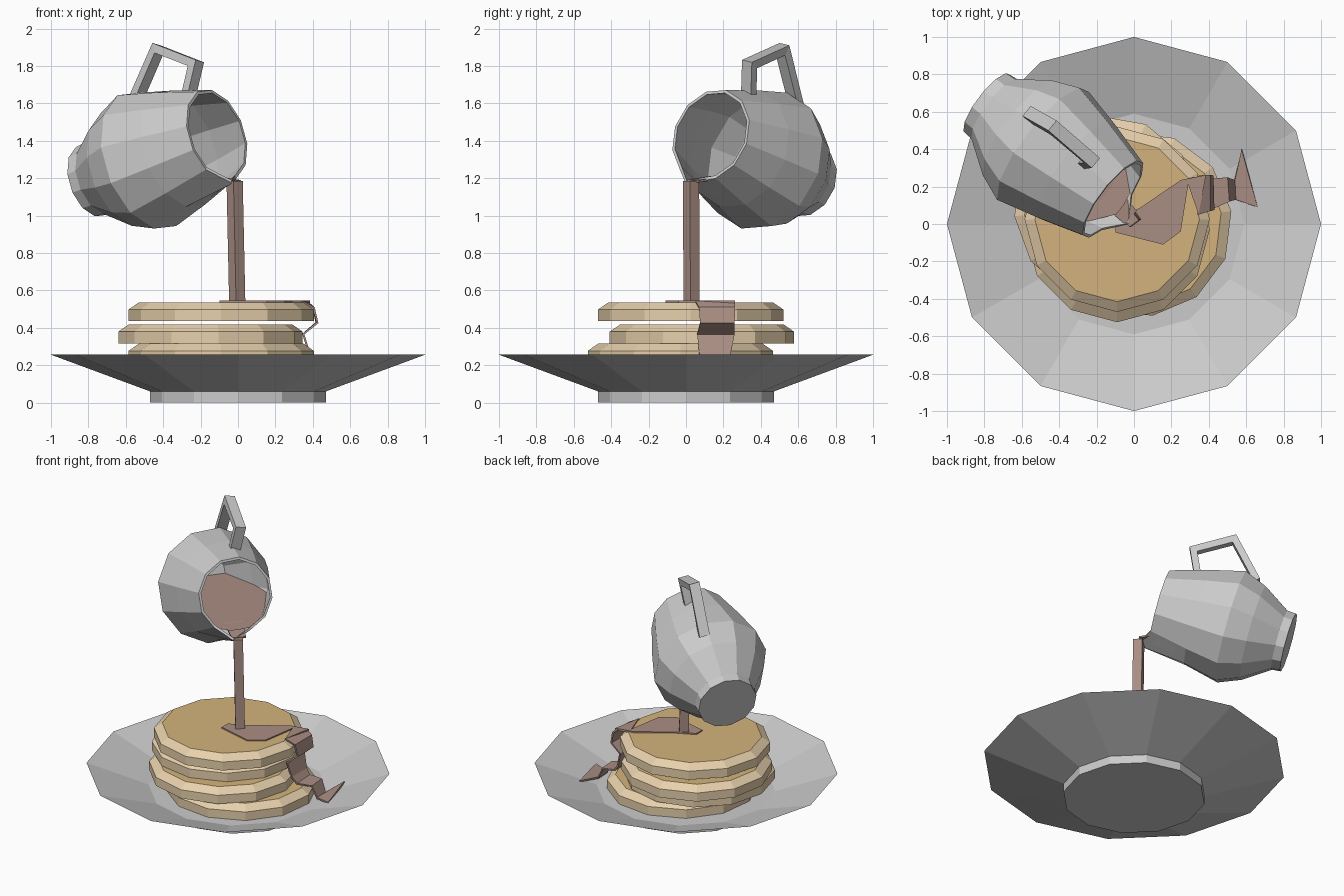
import bpy, bmesh, math
from mathutils import Vector, Matrix

if "Cube" in bpy.data.objects:
    bpy.data.objects.remove(bpy.data.objects["Cube"])


def material(name, rgb):
    m = bpy.data.materials.new(name)
    m.diffuse_color = (*rgb, 1)
    m.use_nodes = True
    m.node_tree.nodes["Principled BSDF"].inputs["Base Color"].default_value = m.diffuse_color
    return m


SYRUP = material("syrup", (0.40, 0.27, 0.23))
CRUST = material("crust", (0.80, 0.63, 0.41))
BROWN = material("browned_top", (0.65, 0.45, 0.20))


def finish(name, bm, mats=(), fix=True):
    if fix:
        bmesh.ops.recalc_face_normals(bm, faces=bm.faces)
    me = bpy.data.meshes.new(name)
    bm.to_mesh(me)
    bm.free()
    for m in mats:
        me.materials.append(m)
    ob = bpy.data.objects.new(name, me)
    bpy.context.collection.objects.link(ob)
    return ob


def revolve(profile, n=12, rot=0.0):
    """Rings of (radius, height); both ends capped."""
    bm = bmesh.new()
    rings = [[bm.verts.new((r * math.cos(rot + k * math.tau / n),
                            r * math.sin(rot + k * math.tau / n), z))
              for k in range(n)] for r, z in profile]
    for a, b in zip(rings, rings[1:]):
        for k in range(n):
            j = (k + 1) % n
            bm.faces.new((a[k], a[j], b[j], b[k]))
    bm.faces.new(rings[0][::-1])
    bm.faces.new(rings[-1])
    return bm, rings


def sweep(name, path, side, width, thick, mats=()):
    """Mitred rectangular bar along a path; side is the bar's width direction."""
    bm = bmesh.new()
    pts = [Vector(p) for p in path]
    rings = []
    for i, p in enumerate(pts):
        t0 = (p - pts[i - 1]).normalized() if i else (pts[1] - p).normalized()
        t1 = (pts[i + 1] - p).normalized() if i < len(pts) - 1 else t0
        t = (t0 + t1).normalized()
        up = side.cross(t).normalized() * (thick / 2 / t.dot(t1))
        sd = side * (width / 2)
        rings.append([bm.verts.new(p + a * sd + b * up)
                      for a, b in ((-1, -1), (1, -1), (1, 1), (-1, 1))])
    for a, b in zip(rings, rings[1:]):
        for k in range(4):
            bm.faces.new((a[k], a[(k + 1) % 4], b[(k + 1) % 4], b[k]))
    bm.faces.new(rings[0][::-1])
    bm.faces.new(rings[-1])
    return finish(name, bm, mats)


# Plate
bm, _ = revolve([(0.47, 0), (0.47, 0.06), (1.0, 0.256), (0.59, 0.115)])
finish("plate", bm)

# Pancake stack, bottom to top: x, y, base z, rotation
for i, (x, y, z, rot) in enumerate([(0.03, 0.0, 0.115, 8), (-0.09, -0.03, 0.215, 0),
                                    (-0.147, 0.085, 0.317, 5), (-0.09, 0.025, 0.436, 0)]):
    bm, _ = revolve([(0.495, 0), (0.495, 0.062), (0.44, 0.1)], rot=math.radians(rot))
    bmesh.ops.recalc_face_normals(bm, faces=bm.faces)
    for f in bm.faces:
        f.material_index = 1 if f.normal.z > 0.95 else 0
    finish(f"pancake_{i + 1}", bm, (CRUST, BROWN)).location = (x, y, z)

# Jug frame: axis, handle direction and sideways direction
base = Vector((-0.785, 0.645, 1.185))
axis = Vector((0.764, -0.582, 0.279)).normalized()
across = Vector((0.606, 0.796, 0)).normalized()
up = (Vector((0, 0, 1)) - axis * axis.z).normalized()
roll = math.radians(11)
grip = up * math.cos(roll) + across * math.sin(roll)
side = axis.cross(grip)
jug_matrix = Matrix((grip, side, axis)).transposed().to_4x4()
jug_matrix.translation = base

# Jug body with inner wall and pulled spout
inner = [(0.238, 0.88), (0.318, 0.62), (0.368, 0.4), (0.31, 0.26), (0.19, 0.05)]
bm, rings = revolve([(0.2, 0), (0.205, 0.06), (0.325, 0.24), (0.385, 0.39),
                     (0.33, 0.62), (0.255, 0.88)] + inner)
for ring in rings[5:7]:
    ring[6].co += Vector((-0.04, 0, 0.07))
bm.transform(jug_matrix)
finish("jug_body", bm)

# Jug handle
sweep("jug_handle", [(-0.56, 0.59, 1.59), (-0.43, 0.515, 1.89),
                     (-0.225, 0.34, 1.81), (-0.265, 0.335, 1.64)],
      side, 0.07, 0.045)

# Level syrup surface inside the jug
LEVEL = 1.21
bm, _ = revolve(inner)
bm.transform(jug_matrix)
cut = bmesh.ops.bisect_plane(bm, geom=bm.verts[:] + bm.edges[:] + bm.faces[:],
                             plane_co=(0, 0, LEVEL), plane_no=(0, 0, 1), clear_outer=True)
bmesh.ops.delete(bm, geom=bm.faces[:], context='FACES_ONLY')
rim = [e for e in cut["geom_cut"] if isinstance(e, bmesh.types.BMEdge) and e.is_valid]
bmesh.ops.contextual_create(bm, geom=rim)
bmesh.ops.delete(bm, geom=[v for v in bm.verts if not v.link_faces], context='VERTS')
for f in bm.faces:
    f.normal_update()
    if f.normal.z < 0:
        f.normal_flip()
finish("syrup_in_jug", bm, (SYRUP,), fix=False)


def ribbon(name, rows, thick):
    """Strip of quads between pairs of points, given thickness."""
    bm = bmesh.new()
    vs = [[bm.verts.new(p) for p in row] for row in rows]
    for a, b in zip(vs, vs[1:]):
        bm.faces.new((a[0], b[0], b[1], a[1]))
    ob = finish(name, bm, (SYRUP,), fix=False)
    s = ob.modifiers.new("thickness", 'SOLIDIFY')
    s.thickness = thick
    s.offset = -1


# Syrup over the spout, and the falling stream
ribbon("syrup_lip", [((-0.2, 0.13, 1.212), (-0.12, 0.23, 1.212)),
                     ((-0.05, 0.0, 1.19), (0.015, 0.07, 1.19))], 0.012)
sweep("syrup_stream", [(-0.018, 0.027, 1.185), (-0.004, 0.03, 0.53)],
      Vector((0.8, 0.6, 0)), 0.062, 0.062, (SYRUP,))

# Puddle on the top pancake
bm = bmesh.new()
outline = [(-0.1, -0.045), (0.155, -0.11), (0.25, -0.04), (0.29, 0.21), (0.345, 0.05),
           (0.385, 0.262), (0.25, 0.235), (0.03, 0.085), (-0.1, 0.025)]
face = bm.faces.new([bm.verts.new((x, y, 0.53)) for x, y in outline])
ext = bmesh.ops.extrude_face_region(bm, geom=[face])
for v in ext["geom"]:
    if isinstance(v, bmesh.types.BMVert):
        v.co.z = 0.545
finish("syrup_puddle", bm, (SYRUP,))

# Drip down the stack, spreading on the plate
ribbon("syrup_drip", [((0.345, 0.05, 0.545), (0.37, 0.262, 0.545)),
                      ((0.41, 0.07, 0.51), (0.41, 0.262, 0.51)),
                      ((0.43, 0.075, 0.425), (0.425, 0.26, 0.425)),
                      ((0.355, 0.06, 0.365), (0.355, 0.26, 0.365)),
                      ((0.385, 0.07, 0.27), (0.385, 0.24, 0.27)),
                      ((0.42, 0.08, 0.23), (0.41, 0.24, 0.23)),
                      ((0.51, 0.12, 0.22), (0.50, 0.25, 0.22)),
                      ((0.545, 0.13, 0.14), (0.54, 0.235, 0.14)),
                      ((0.66, 0.09, 0.152), (0.575, 0.4, 0.165))], 0.012)
